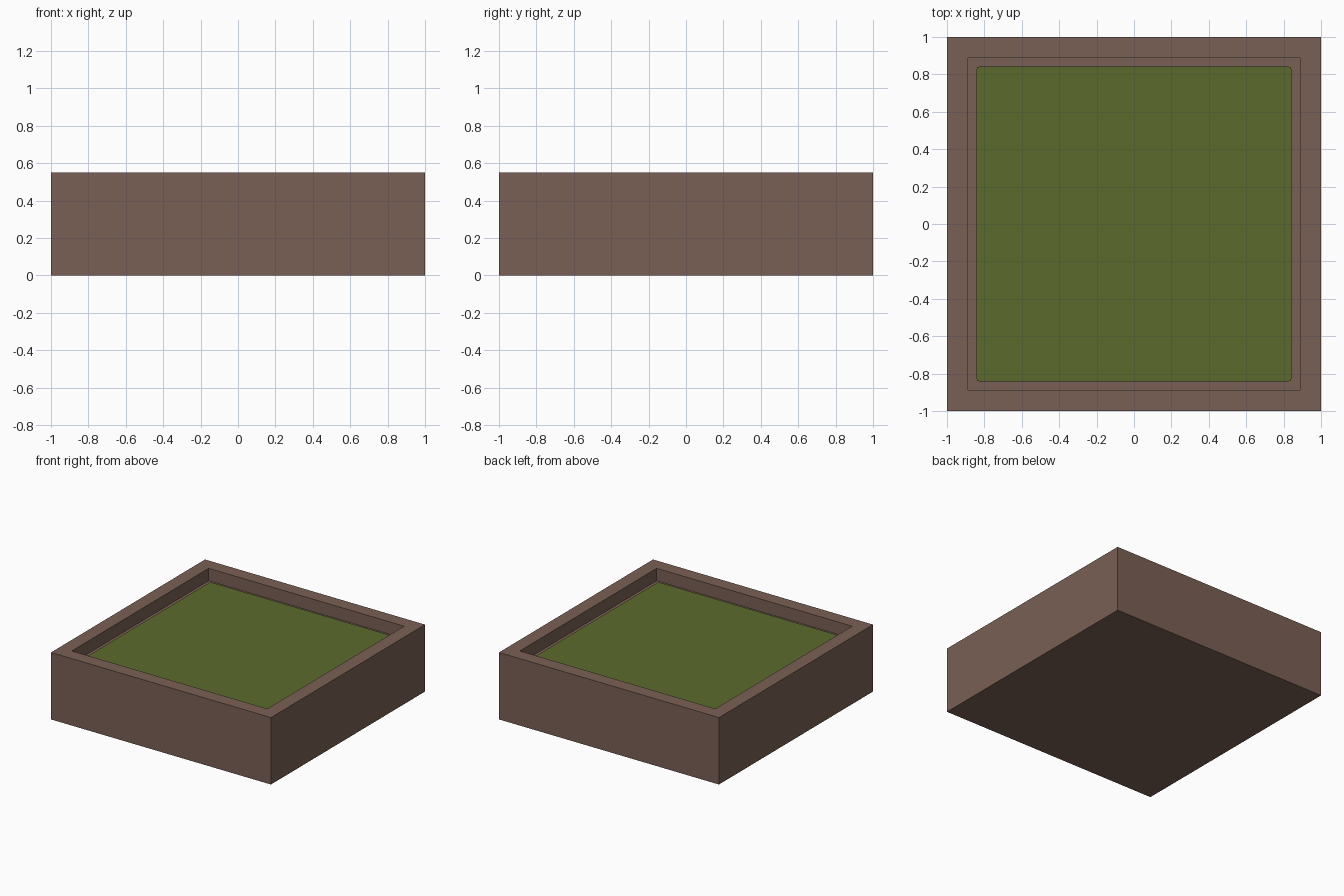
import bpy
import bmesh

if "Cube" in bpy.data.objects:
    bpy.data.objects.remove(bpy.data.objects["Cube"])


def srgb(r, g, b):
    def lin(c):
        c /= 255
        return c / 12.92 if c <= 0.04045 else ((c + 0.055) / 1.055) ** 2.4
    return (lin(r), lin(g), lin(b), 1)


def material(name, colour):
    mat = bpy.data.materials.new(name)
    mat.diffuse_color = colour
    mat.use_nodes = True
    mat.node_tree.nodes["Principled BSDF"].inputs["Base Color"].default_value = mat.diffuse_color
    return mat


def box(bm, half, z0, z1):
    geom = bmesh.ops.create_cube(bm, size=1)
    for v in geom["verts"]:
        v.co.x *= 2 * half
        v.co.y *= 2 * half
        v.co.z = z1 if v.co.z > 0 else z0


def finish(bm, name, mat):
    mesh = bpy.data.meshes.new(name)
    bm.to_mesh(mesh)
    bm.free()
    mesh.materials.append(mat)
    obj = bpy.data.objects.new(name, mesh)
    bpy.context.collection.objects.link(obj)
    return obj


HEIGHT, OPENING, GRASS_Z = 0.55, 0.842, 0.468
earth = material("earth brown", srgb(122, 96, 85))
green = material("grass green", srgb(91, 107, 44))

# Planter box: inset the top face and sink it to form the rim and recess
bm = bmesh.new()
box(bm, 1.0, 0, HEIGHT)
top = max(bm.faces, key=lambda f: f.calc_center_median().z)
bmesh.ops.inset_region(bm, faces=[top], thickness=1 - OPENING)
floor = bmesh.ops.extrude_discrete_faces(bm, faces=[top])["faces"][0]
for v in floor.verts:
    v.co.z = GRASS_Z - 0.02
finish(bm, "planter_box", earth)

# Grass slab in the recess, upright corners slightly rounded
bm = bmesh.new()
box(bm, OPENING - 0.001, GRASS_Z - 0.019, GRASS_Z)
upright = [e for e in bm.edges if abs(e.verts[0].co.z - e.verts[1].co.z) > 0.01]
bmesh.ops.bevel(bm, geom=upright, offset=0.012, segments=2, profile=0.5, affect='EDGES')
finish(bm, "grass", green)
